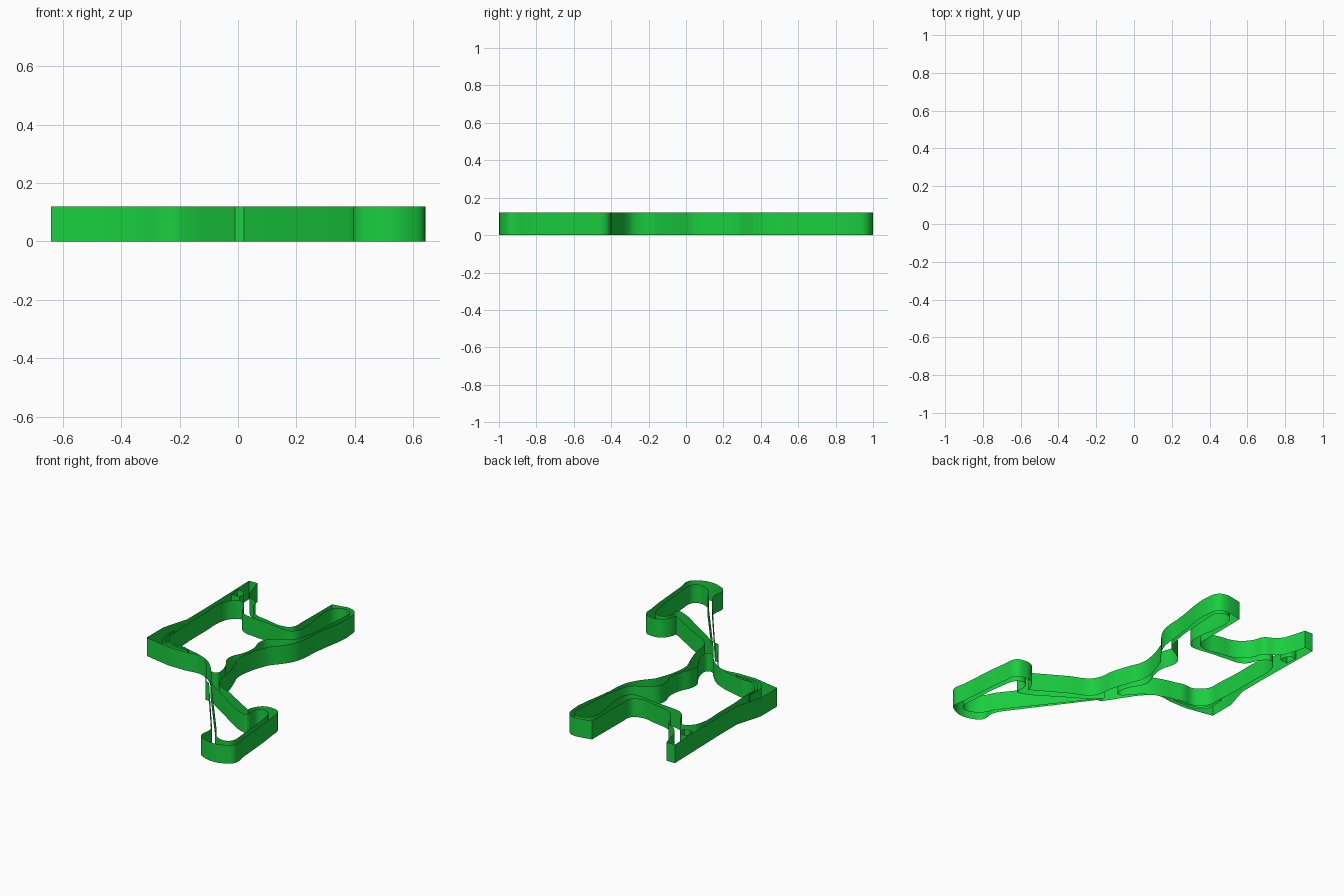
import bpy

HEIGHT = 0.12

green = bpy.data.materials.new("track_green")
green.diffuse_color = (0.01, 0.62, 0.05, 1)


def wall(name, points):
    """Upright closed ribbon along a plan outline; a third value marks a sharp corner."""
    cu = bpy.data.curves.new(name, 'CURVE')
    cu.dimensions = '2D'
    cu.fill_mode = 'NONE'
    cu.extrude = HEIGHT / 2
    cu.resolution_u = 4
    sp = cu.splines.new('BEZIER')
    sp.bezier_points.add(len(points) - 1)
    sp.use_cyclic_u = True
    for bp, p in zip(sp.bezier_points, points):
        bp.co = (p[0], p[1], 0)
        kind = 'VECTOR' if len(p) == 3 else 'AUTO'
        bp.handle_left_type = bp.handle_right_type = kind
    ob = bpy.data.objects.new(name, cu)
    bpy.context.collection.objects.link(ob)
    ob.location.z = HEIGHT / 2
    cu.materials.append(green)
    bpy.ops.object.select_all(action='DESELECT')
    ob.select_set(True)
    bpy.context.view_layer.objects.active = ob
    bpy.ops.object.convert(target='MESH')
    bpy.ops.object.shade_smooth_by_angle()


# outer edge of the circuit, anticlockwise from the top left corner
left = [(-.60, .97, 1), (-.59, .5, 1), (-.59, .32, 1), (-.64, .15, 1), (-.64, -.02, 1),
        (-.46, -.055, 1), (-.34, -.055, 1), (-.22, -.05), (-.15, -.11), (-.10, -.18),
        (-.01, -.32, 1), (.02, -.325, 1)]
lower_loop = [(.38, -.81, 1), (.40, -.86), (.40, -.95), (.45, -.985), (.53, -.999), (.60, -.975),
              (.638, -.94), (.63, -.85, 1), (.597, -.5), (.58, -.42), (.53, -.40),
              (.47, -.41), (.43, -.46), (.42, -.50, 1)]
right = [(.20, -.37, 1), (.08, -.305), (.05, -.25), (.04, -.17), (.02, -.10), (-.005, -.03),
         (-.03, .04), (-.02, .16), (.02, .28, 1), (.11, .40), (.135, .49), (.14, .58, 1),
         (.17, .94), (.14, .985), (.09, .999, 1), (-.012, .98, 1)]
top = [(-.015, .67, 1), (-.02, .60), (-.06, .57), (-.20, .585), (-.30, .61), (-.37, .68),
       (-.40, .75), (-.46, .785), (-.50, .83, 1), (-.54, .97, 1)]
wall("outer_wall", left + lower_loop + right + top)

# inner edge of the main loop
wall("main_inner_wall", [
    (-.55, .64), (-.52, .69), (-.48, .715), (-.45, .70), (-.42, .66), (-.39, .60),
    (-.35, .573), (-.28, .562), (-.15, .55), (-.04, .535), (0, .54), (.03, .57),
    (.04, .65), (.02, .80), (.02, .92), (.05, .96), (.10, .97), (.14, .94),
    (.145, .88, 1), (.11, .52), (.08, .45), (0, .40), (-.05, .355), (-.06, .30),
    (-.04, .22), (-.05, .13), (-.08, .06), (-.08, 0), (-.04, -.07), (-.02, -.13),
    (-.02, -.18), (-.05, -.19), (-.09, -.15), (-.15, -.09), (-.22, -.05),
    (-.34, -.015), (-.40, 0), (-.46, -.002), (-.50, .02), (-.54, .07), (-.545, .15, 1),
    (-.555, .30, 1), (-.555, .45, 1)])

# inner edge of the lower loop
wall("lower_inner_wall", [
    (.0, -.28, 1), (.07, -.345), (.20, -.43, 1), (.42, -.56), (.455, -.56), (.455, -.50),
    (.475, -.455), (.52, -.45), (.55, -.475), (.57, -.55), (.595, -.82, 1),
    (.595, -.90), (.56, -.93), (.50, -.92), (.45, -.88), (.42, -.82, 1)])

# thin service lane island along the left corner
wall("lane_island", [
    (-.565, .15, 1), (-.565, .05), (-.53, -.01), (-.48, -.03), (-.42, -.03),
    (-.34, -.03, 1), (-.34, -.02, 1), (-.42, -.015), (-.48, -.01), (-.52, .01),
    (-.55, .06), (-.555, .15, 1)])

# small island below the top left corner
wall("corner_island", [
    (-.585, .83, 1), (-.545, .83), (-.52, .80), (-.52, .76, 1), (-.575, .755, 1)])
